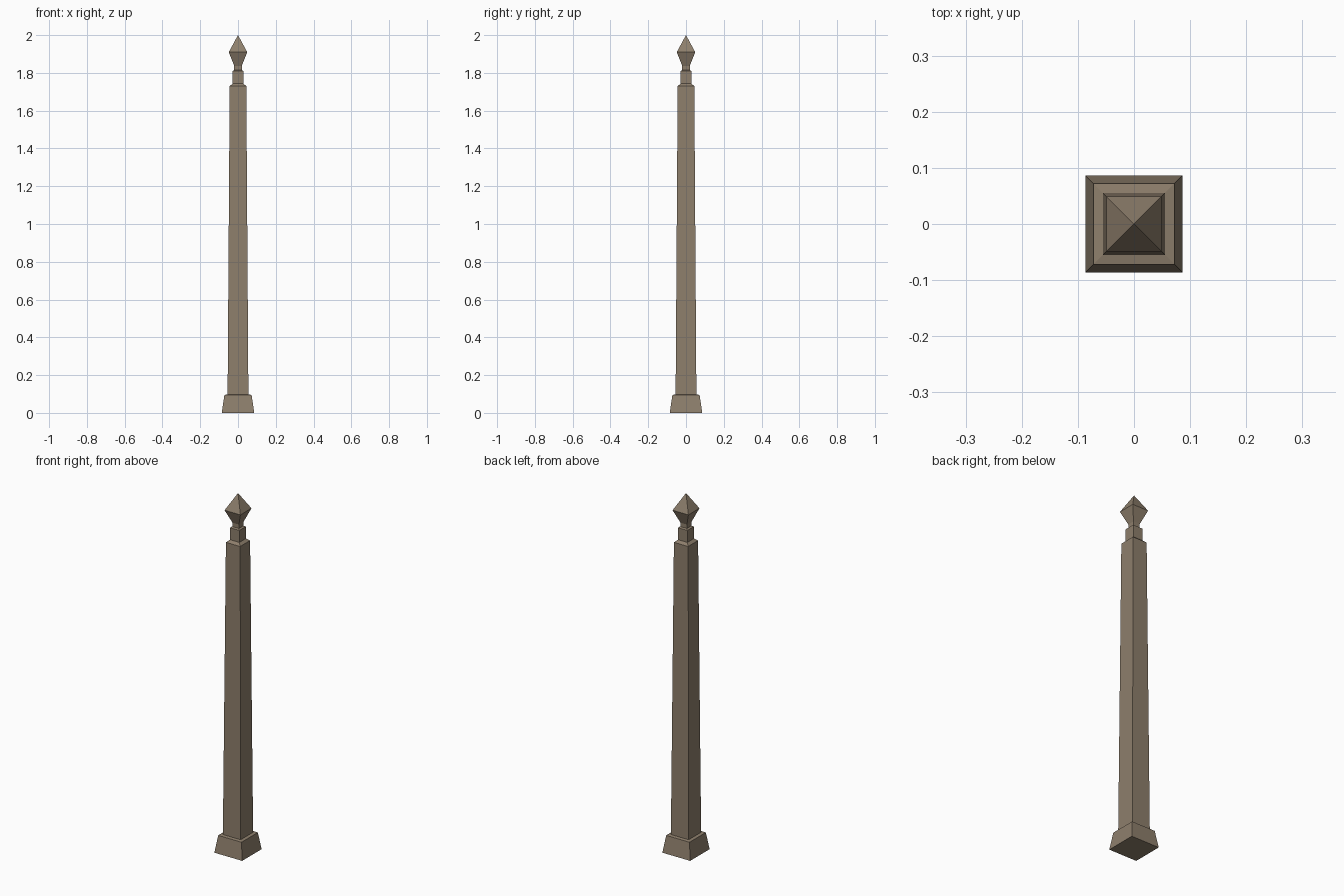
import bpy, bmesh

if "Cube" in bpy.data.objects:
    bpy.data.objects.remove(bpy.data.objects["Cube"])

stone = bpy.data.materials.new("brown_stone")
stone.diffuse_color = (0.27, 0.212, 0.15, 1)
stone.use_nodes = True
stone.node_tree.nodes["Principled BSDF"].inputs["Base Color"].default_value = stone.diffuse_color

def square_stack(name, rings, tip=None):
    """Square rings (half width, z) lofted upward, with an optional pointed tip."""
    bm = bmesh.new()
    loops = [[bm.verts.new((sx * h, sy * h, z))
              for sx, sy in ((-1, -1), (1, -1), (1, 1), (-1, 1))] for h, z in rings]
    bm.faces.new(loops[0])
    for a, b in zip(loops, loops[1:]):
        for i in range(4):
            j = (i + 1) % 4
            bm.faces.new((a[i], a[j], b[j], b[i]))
    if tip is None:
        bm.faces.new(loops[-1])
    else:
        top = bm.verts.new((0, 0, tip))
        for i in range(4):
            bm.faces.new((loops[-1][i], loops[-1][(i + 1) % 4], top))
    bmesh.ops.recalc_face_normals(bm, faces=bm.faces)
    mesh = bpy.data.meshes.new(name)
    bm.to_mesh(mesh)
    bm.free()
    mesh.materials.append(stone)
    obj = bpy.data.objects.new(name, mesh)
    bpy.context.collection.objects.link(obj)

# One continuous post: flared base, tapered shaft, neck and pointed finial
square_stack("post", [
    (0.086, 0), (0.072, 0.095),                 # base
    (0.055, 0.098), (0.044, 1.73),              # shaft
    (0.029, 1.743), (0.029, 1.81),              # neck
    (0.020, 1.815), (0.020, 1.837),             # collar
    (0.049, 1.91)], tip=2.0)                    # finial
